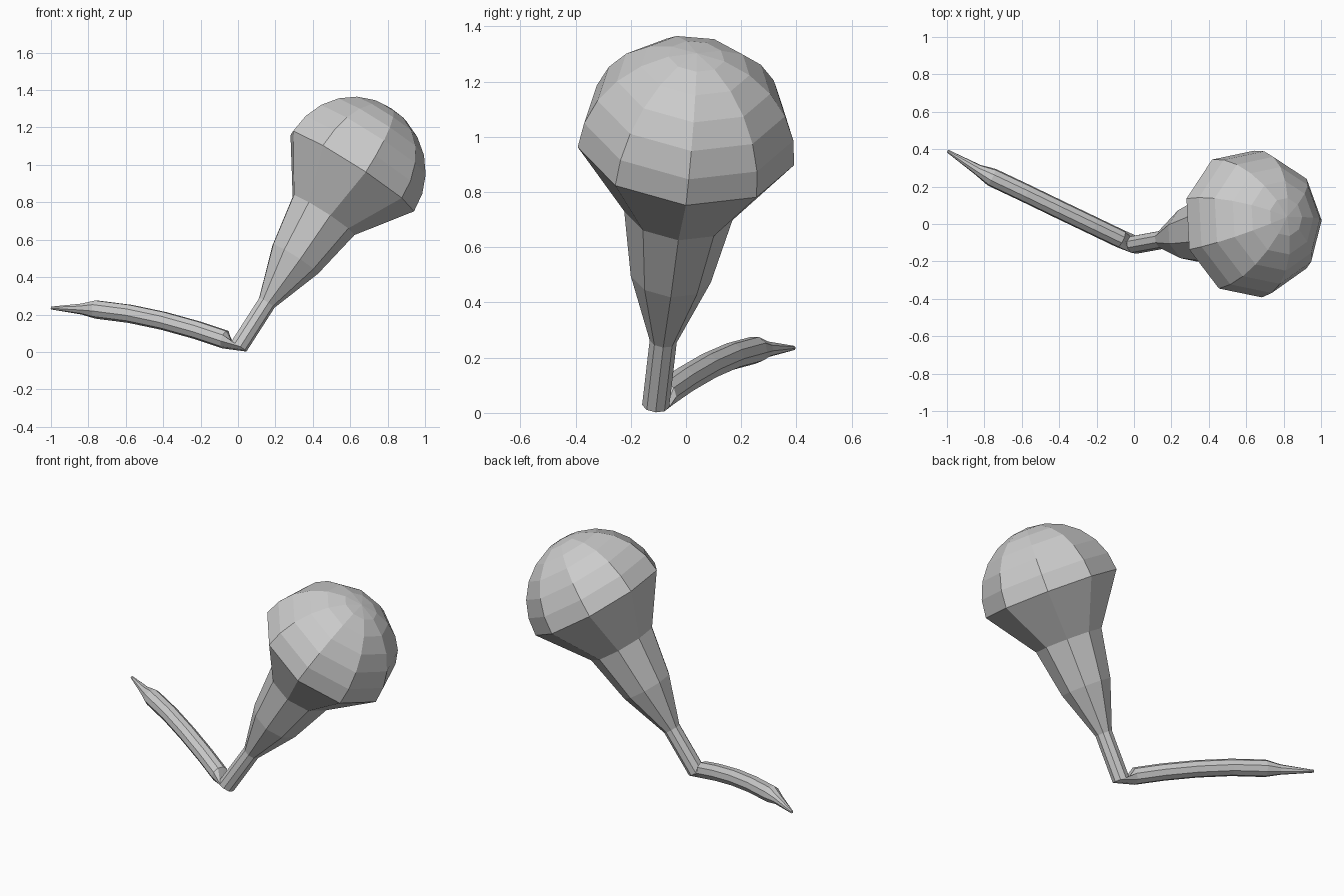
import bpy
import bmesh
from math import sin, cos, pi, radians
from mathutils import Vector

cube = bpy.data.objects.get("Cube")
if cube:
    bpy.data.objects.remove(cube, do_unlink=True)

grey = bpy.data.materials.new("light_grey")
grey.use_nodes = True
colour = (0.6, 0.6, 0.6, 1)
grey.diffuse_color = colour
grey.node_tree.nodes["Principled BSDF"].inputs["Base Color"].default_value = colour

SIDES = 9


def ring_points(centre, normal, ref, radius):
    """Points of a nine-sided ring, the first one towards ref."""
    normal = normal.normalized()
    u = (ref - normal * ref.dot(normal)).normalized()
    v = normal.cross(u)
    angles = [2 * pi * i / SIDES for i in range(SIDES)]
    return [centre + (u * cos(a) + v * sin(a)) * radius for a in angles]


def sweep(name, rings):
    """Skin a row of rings (centre, normal, ref, radius) and cap both ends."""
    bm = bmesh.new()
    loops = [[bm.verts.new(p) for p in ring_points(*r)] for r in rings]
    for a, b in zip(loops, loops[1:]):
        for i in range(SIDES):
            j = (i + 1) % SIDES
            bm.faces.new((a[i], a[j], b[j], b[i]))
    bm.faces.new(loops[0])
    bm.faces.new(loops[-1])
    bmesh.ops.remove_doubles(bm, verts=bm.verts, dist=0.0005)
    bmesh.ops.recalc_face_normals(bm, faces=bm.faces)
    mesh = bpy.data.meshes.new(name)
    bm.to_mesh(mesh)
    bm.free()
    mesh.materials.append(grey)
    obj = bpy.data.objects.new(name, mesh)
    bpy.context.collection.objects.link(obj)
    return obj


# Flared stem with a domed head, along one tilted axis
base = Vector((0.003, -0.11, 0.029))
axis = Vector((0.537, 0.098, 0.838)).normalized()
low_side = Vector((0.84, 0, -0.54))
step, head_radius = 0.28, 0.4
profile = [(step * i, r) for i, r in enumerate((0.05, 0.05, 0.148, 0.2))]
for k in range(6):
    a = radians(15 * k)
    profile.append((4 * step + head_radius * sin(a), head_radius * cos(a)))
profile.append((4 * step + head_radius, 0.0001))
sweep("stem_and_head", [(base + axis * d, axis, low_side, r) for d, r in profile])

# Arched side limb tapering to a tip, sharing the foot of the stem
path = [
    ((-0.07, -0.08, 0.067), 0.05),
    ((-0.22, -0.008, 0.117), 0.05),
    ((-0.40, 0.078, 0.167), 0.05),
    ((-0.58, 0.165, 0.205), 0.05),
    ((-0.76, 0.25, 0.228), 0.05),
    ((-0.835, 0.29, 0.23), 0.03),
    ((-0.997, 0.39, 0.235), 0.008),
]
points = [Vector(p) for p, r in path]
down = Vector((0, 0, -1))
limb = [(base, -axis, low_side, 0.05)]
for i, (p, r) in enumerate(path):
    tangent = points[min(i + 1, len(points) - 1)] - points[max(i - 1, 0)]
    limb.append((points[i], tangent, down, r))
sweep("side_limb", limb)
